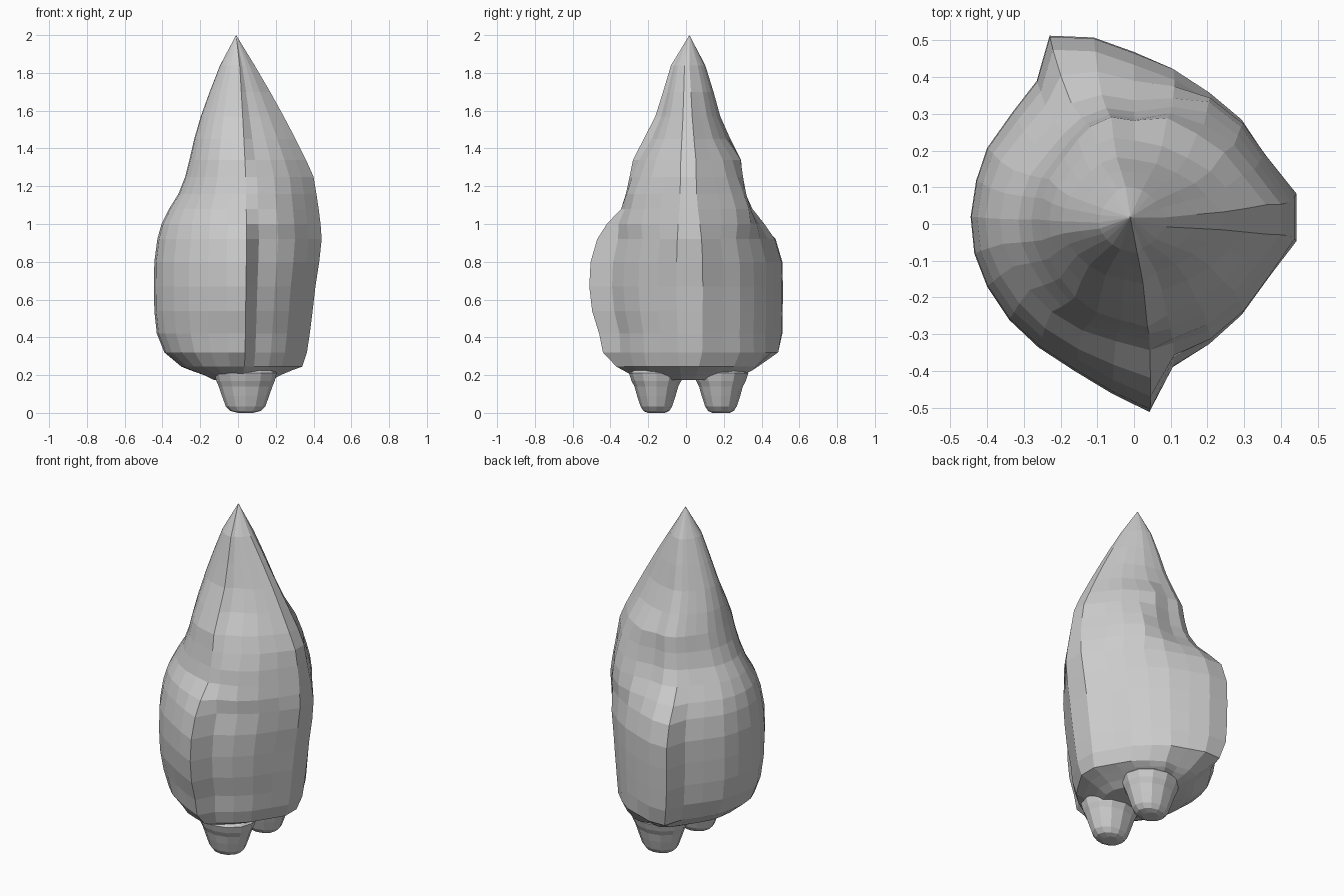
import bpy, bmesh, math

def loft(name, rings, apex=None):
    """Skin a stack of equal-count rings; close the bottom, and cap or point the top."""
    bm = bmesh.new()
    rows = [[bm.verts.new(p) for p in r] for r in rings]
    n = len(rows[0])
    for a, b in zip(rows, rows[1:]):
        for i in range(n):
            j = (i + 1) % n
            bm.faces.new((a[i], a[j], b[j], b[i]))
    bm.faces.new(rows[0][::-1])
    if apex:
        tip = bm.verts.new(apex)
        for i in range(n):
            bm.faces.new((rows[-1][i], rows[-1][(i + 1) % n], tip))
    else:
        bm.faces.new(rows[-1])
    bmesh.ops.recalc_face_normals(bm, faces=bm.faces)
    me = bpy.data.meshes.new(name)
    bm.to_mesh(me)
    bm.free()
    ob = bpy.data.objects.new(name, me)
    bpy.context.collection.objects.link(ob)
    return ob

# Plan outline of the lower body, with the two cloak edges as sharp corners
outline = [(.44, -.05), (.44, .09), (.36, .2), (.3, .29), (.21, .365), (.11, .43),
           (0, .475), (-.11, .515), (-.23, .52), (-.265, .395), (-.33, .31), (-.4, .21),
           (-.43, .12), (-.445, .02), (-.435, -.08), (-.4, -.17), (-.34, -.26),
           (-.26, -.335), (-.16, -.4), (-.06, -.46), (.045, -.51), (.11, -.39),
           (.21, -.33), (.3, -.25), (.37, -.15)]
lower = [(x / (.44 if x > 0 else .445), y / (.515 if y > 0 else .51)) for x, y in outline]

# Hood outline: round behind, fuller towards the opening side
def hood(p, fullness):
    u, v = p
    if u > .15:
        if abs(v) > .2:
            v = math.copysign(min(.98, abs(v) * fullness), v)
        return u, v
    r = math.hypot(u, v)
    k = min(max(r, .94), 1.0) / r
    return u * k, v * k

# Body levels: z, left, right, front, back extents
levels = [(.175, .13, .18, .23, .26), (.20, .18, .225, .285, .31), (.225, .25, .285, .335, .36),
          (.245, .30, .34, .37, .39),
          (.32, .39, .365, .44, .49), (.42, .43, .38, .46, .505), (.54, .443, .395, .497, .507),
          (.67, .445, .41, .512, .508), (.80, .443, .43, .505, .505), (.92, .427, .443, .47, .47),
          (1.0, .405, .437, .42, .42), (1.08, .365, .427, .345, .36), (1.16, .315, .415, .32, .325),
          (1.25, .28, .40, .30, .308), (1.34, .257, .36, .282, .30), (1.45, .232, .305, .225, .242),
          (1.57, .197, .242, .163, .187), (1.7, .15, .17, .122, .15), (1.84, .095, .088, .08, .105)]
rings = []
for z, l, r, f, b in levels:
    t = min(max((z - .92) / .2, (.34 - z) / .12, 0), 1)
    full = 1.2 if z < .5 else 1.38 - .33 * min(max((z - 1.1) / .35, 0), 1)
    ring = []
    for p in lower:
        q = hood(p, full)
        u, v = (a + (c - a) * t for a, c in zip(p, q))
        ring.append((u * (r if u > 0 else l), v * (b if v > 0 else f), z))
    rings.append(ring)
loft("hooded_body", rings, (-.01, .018, 2.0))

# Two stubby rounded feet running up inside the body: z, x radius, y radius
foot = [(0, .04, .045), (.01, .08, .068), (.035, .105, .084), (.09, .125, .102),
        (.14, .142, .116), (.17, .155, .132), (.21, .165, .145), (.26, .12, .1)]
for name, y in (("front_foot", -.157), ("back_foot", .185)):
    loft(name, [[(.04 + rx * math.cos(a * math.tau / 12), y + ry * math.sin(a * math.tau / 12), z)
                 for a in range(12)] for z, rx, ry in foot])
